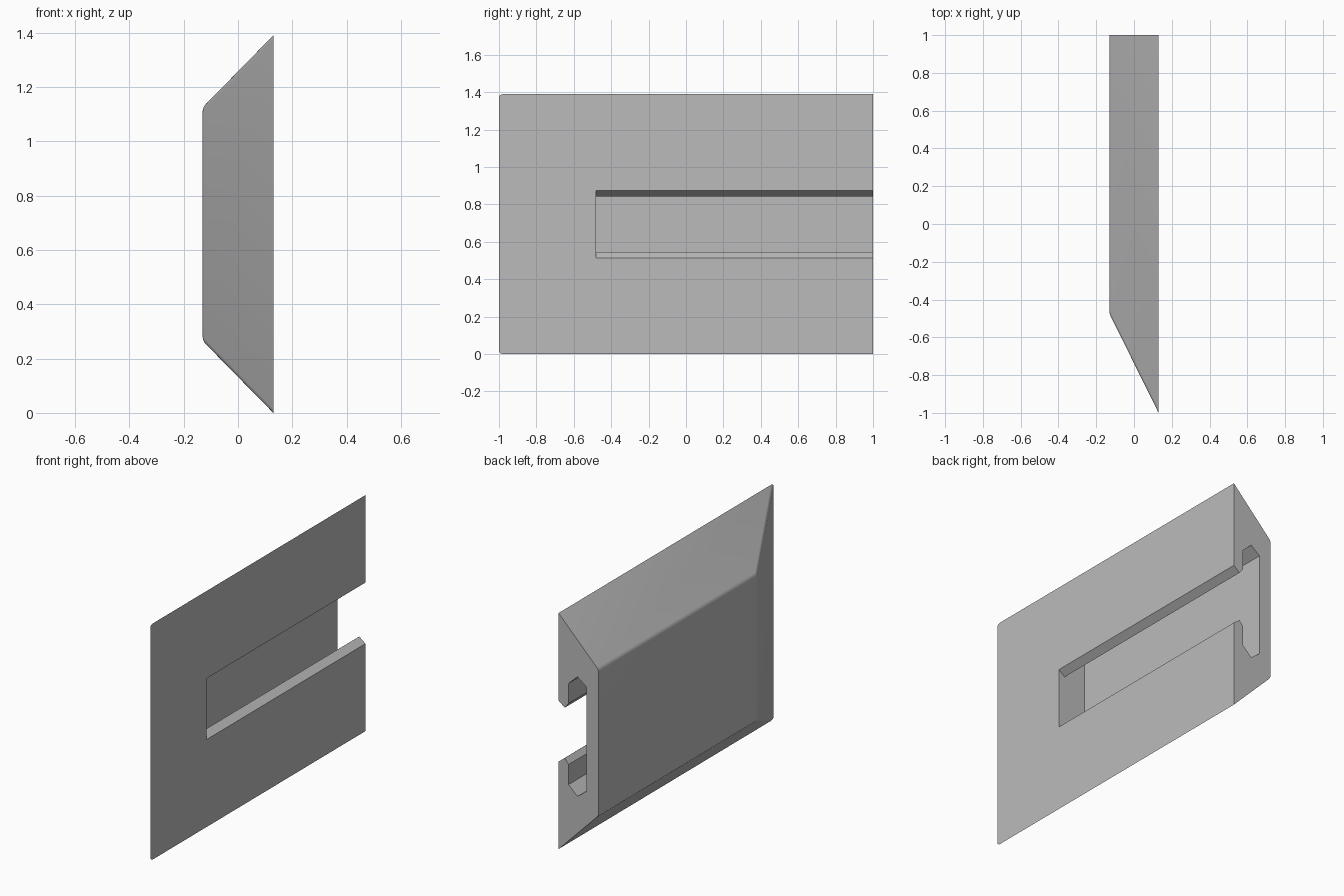
import bpy
import bmesh
from math import radians

cube = bpy.data.objects.get("Cube")
if cube:
    bpy.data.objects.remove(cube, do_unlink=True)

HEIGHT, HALF_X = 1.39, 0.13
MID = HEIGHT / 2

grey = bpy.data.materials.new("plain grey")
grey.use_nodes = True
colour = (0.5, 0.5, 0.5, 1)
grey.diffuse_color = colour
grey.node_tree.nodes["Principled BSDF"].inputs["Base Color"].default_value = colour


def make_object(name, bm):
    bmesh.ops.recalc_face_normals(bm, faces=bm.faces)
    mesh = bpy.data.meshes.new(name)
    bm.to_mesh(mesh)
    bm.free()
    mesh.materials.append(grey)
    obj = bpy.data.objects.new(name, mesh)
    bpy.context.collection.objects.link(obj)
    return obj


def prism(profile, start, end):
    """Join a mirrored (x, half height) profile between two y stations."""
    points = [(x, MID + h) for x, h in profile]
    points += [(x, MID - h) for x, h in reversed(profile)]
    bm = bmesh.new()
    a, b = ([bm.verts.new((x, y(x), z)) for x, z in points] for y in (start, end))
    bm.faces.new(a)
    bm.faces.new(b[::-1])
    for i in range(len(a)):
        j = (i + 1) % len(a)
        bm.faces.new((a[i], b[i], b[j], a[j]))
    return bm


# Wedge body with a raked front end
bm = prism([(HALF_X, MID), (-HALF_X, 0.43)],
           lambda x: -1 if x > 0 else -0.475, lambda x: 1)


# Soften the sloping edges, keep the back and the flat side crisp
def is_soft(edge):
    p, q = (v.co for v in edge.verts)
    on_flat = p.x > 0 and q.x > 0
    on_back = p.y > 0.99 and q.y > 0.99
    return not on_flat and not on_back


bmesh.ops.bevel(bm, geom=[e for e in bm.edges if is_soft(e)], offset=0.014,
                segments=4, profile=0.5, affect='EDGES', clamp_overlap=True)
body = make_object("mounting_block", bm)

# Undercut slot, open at the flat side and at the back
slot = [(0.17, 0.22), (HALF_X, 0.18), (0.09, 0.148), (0.065, 0.18),
        (0.065, 0.298), (0.007, 0.352), (-0.052, 0.307)]
cutter = make_object("slot_cutter", prism(slot, lambda x: -0.48, lambda x: 1.1))
cutter.hide_render = True

cut = body.modifiers.new("slot", 'BOOLEAN')
cut.operation = 'DIFFERENCE'
cut.solver = 'EXACT'
cut.object = cutter
bpy.ops.object.select_all(action='DESELECT')
body.select_set(True)
bpy.context.view_layer.objects.active = body
bpy.ops.object.modifier_apply(modifier=cut.name)
bpy.data.objects.remove(cutter, do_unlink=True)

bpy.ops.object.shade_smooth_by_angle(angle=radians(30))
